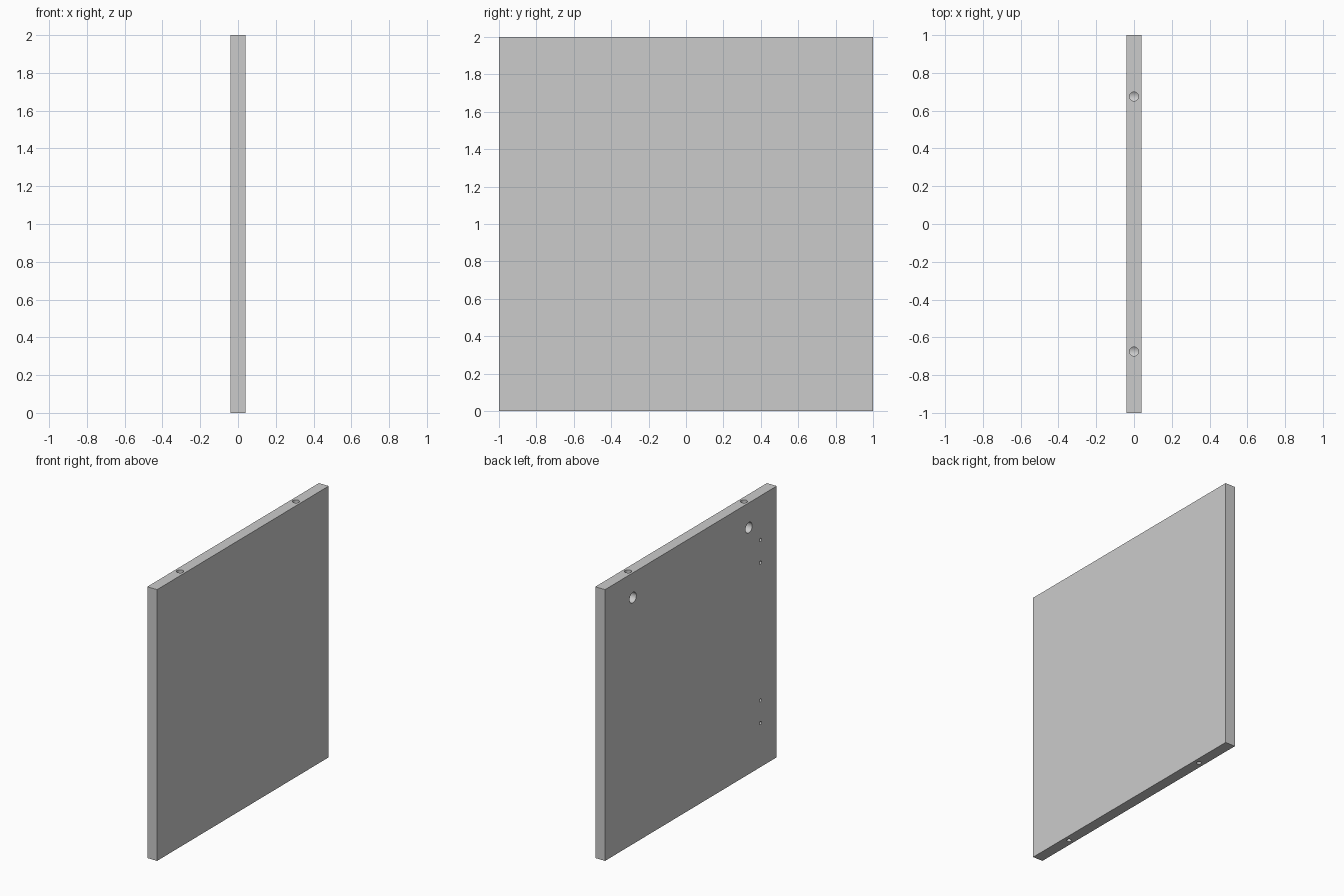
import bpy
from mathutils import Vector

if "Cube" in bpy.data.objects:
    bpy.data.objects.remove(bpy.data.objects["Cube"])

T = 0.04  # half thickness


def cutter(name, mouth, direction, radius, depth, sides=32):
    """Blind drill: starts just outside the face, ends at the given depth."""
    d = Vector(direction)
    over = 0.02
    centre = Vector(mouth) + d * (depth - over) / 2
    bpy.ops.mesh.primitive_cylinder_add(
        vertices=sides, radius=radius, depth=depth + over, location=centre,
        rotation=d.to_track_quat('Z', 'Y').to_euler())
    ob = bpy.context.object
    ob.name = name
    ob.hide_render = True
    return ob


# Cabinet side panel
bpy.ops.mesh.primitive_cube_add(size=1, location=(0, 0, 1))
panel = bpy.context.object
panel.name = "side_panel"
panel.scale = (2 * T, 2, 2)
bpy.ops.object.transform_apply(location=True, rotation=True, scale=True)

drills = []
for y in (-0.675, 0.675):
    # Fastener pocket on the left face, bolt hole in the top edge, dowel hole below
    drills.append(cutter("pocket_drill", (-T, y, 1.817), (1, 0, 0), 0.039, 0.065))
    drills.append(cutter("bolt_drill", (0, y, 2), (0, 0, -1), 0.024, 0.18))
    drills.append(cutter("dowel_drill", (0, y, 0), (0, 0, 1), 0.016, 0.15))

# Pairs of small fitting holes near the front edge
for z in (0.325, 0.493, 1.507, 1.675):
    drills.append(cutter("fitting_drill", (-T, -0.81, z), (1, 0, 0), 0.012, 0.05, 24))

# Drill the panel
bpy.context.view_layer.objects.active = panel
for d in drills:
    mod = panel.modifiers.new("drill", 'BOOLEAN')
    mod.operation = 'DIFFERENCE'
    mod.solver = 'EXACT'
    mod.object = d
    bpy.ops.object.modifier_apply(modifier=mod.name)
for d in drills:
    bpy.data.objects.remove(d, do_unlink=True)

bpy.ops.object.select_all(action='DESELECT')
panel.select_set(True)
bpy.ops.object.shade_smooth_by_angle()
